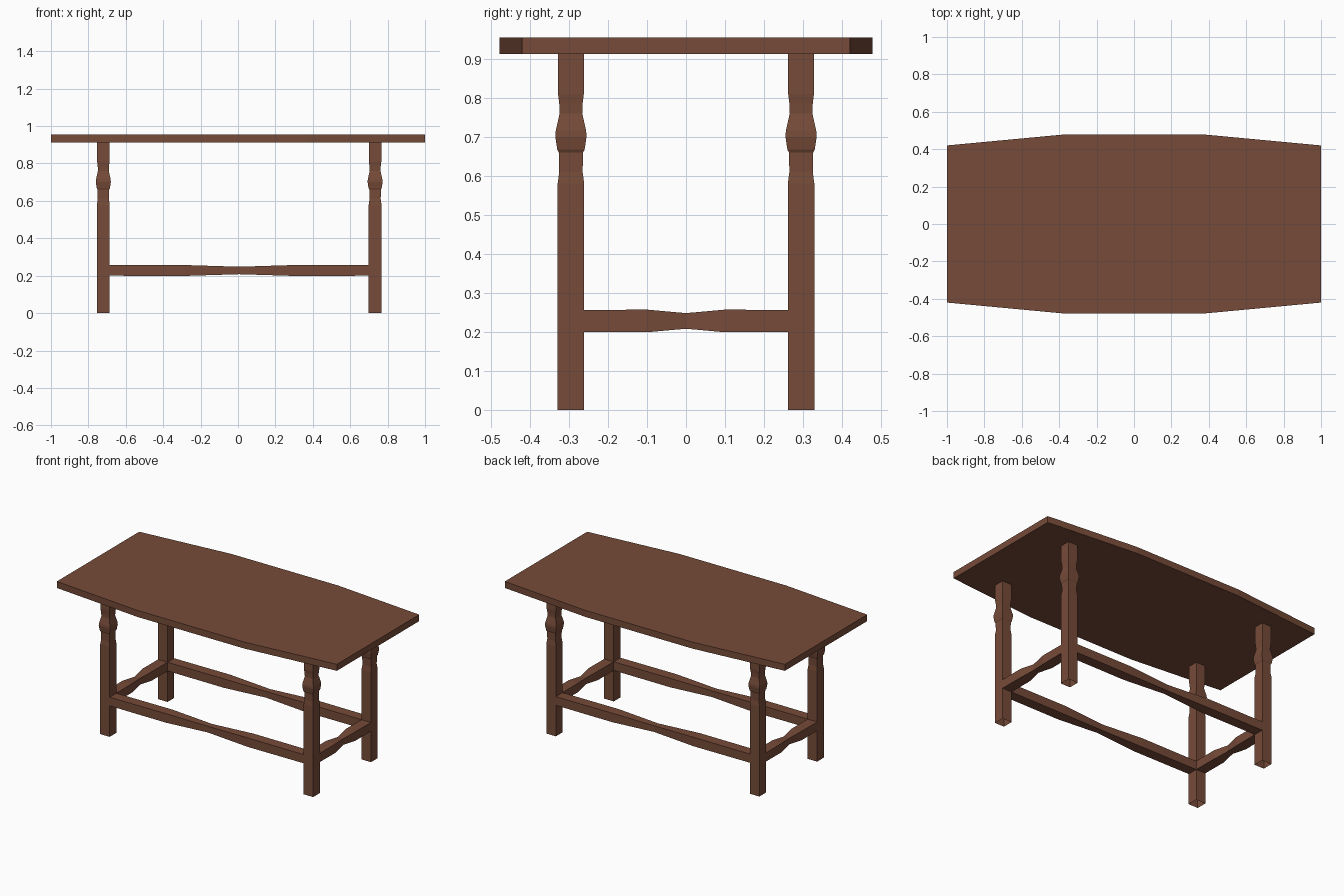
import bpy
from mathutils import Vector

if "Cube" in bpy.data.objects:
    bpy.data.objects.remove(bpy.data.objects["Cube"])

wood = bpy.data.materials.new("brown_wood")
wood.diffuse_color = (0.18, 0.07, 0.04, 1)
wood.use_nodes = True
wood.node_tree.nodes["Principled BSDF"].inputs["Base Color"].default_value = wood.diffuse_color


def make(name, verts, faces):
    mesh = bpy.data.meshes.new(name)
    mesh.from_pydata(verts, [], faces)
    mesh.materials.append(wood)
    obj = bpy.data.objects.new(name, mesh)
    bpy.context.collection.objects.link(obj)
    return obj


def square_loft(name, origin, axis, profile):
    """Open-ended square tube; profile = (position, half width, half height)."""
    w = Vector((0, 1, 0)) if axis.x else Vector((1, 0, 0))
    h = Vector((0, 1, 0)) if axis.z else Vector((0, 0, 1))
    if w.cross(h).dot(axis) < 0:
        w = -w
    verts = [origin + axis * t + w * (a * i) + h * (b * j)
             for t, a, b in profile
             for i, j in ((-1, -1), (1, -1), (1, 1), (-1, 1))]
    faces = [(4 * r + k, 4 * r + (k + 1) % 4, 4 * r + 4 + (k + 1) % 4, 4 * r + 4 + k)
             for r in range(len(profile) - 1) for k in range(4)]
    return make(name, verts, faces)


X, Y, Z = Vector((1, 0, 0)), Vector((0, 1, 0)), Vector((0, 0, 1))
LEG_X = {"left": -0.72, "right": 0.733}
LEG_Y = {"front": -0.295, "back": 0.295}
HALF = 0.034
RAIL_Z = 0.228

# Tabletop with tapered ends
outline = [(-1, -0.42), (-0.38, -0.478), (0.38, -0.478), (1, -0.42),
           (1, 0.42), (0.38, 0.478), (-0.38, 0.478), (-1, 0.42)]
n = len(outline)
make("tabletop",
     [(x, y, z) for z in (0.912, 0.954) for x, y in outline],
     [tuple(reversed(range(n))), tuple(range(n, 2 * n))]
     + [(i, (i + 1) % n, n + (i + 1) % n, n + i) for i in range(n)])

# Legs with a swollen section near the top
leg_profile = [(0, HALF), (0.58, HALF), (0.61, 0.030), (0.66, 0.031),
               (0.667, 0.035), (0.70, 0.040), (0.715, 0.039), (0.76, 0.029),
               (0.785, 0.030), (0.81, 0.033), (0.912, 0.033)]
for side, x in LEG_X.items():
    for end, y in LEG_Y.items():
        square_loft(f"{end}_{side}_leg", Vector((x, y, 0)), Z,
                    [(z, r, r) for z, r in leg_profile])


# Stretcher rails, pinched in the middle
def rail_profile(half_len, flat):
    return [(-half_len, HALF, 0.028), (-flat, HALF, 0.029), (0, 0.02, 0.02),
            (flat, HALF, 0.029), (half_len, HALF, 0.028)]


mid = (LEG_X["left"] + LEG_X["right"]) / 2
span = (LEG_X["right"] - LEG_X["left"]) / 2 - HALF
for end, y in LEG_Y.items():
    square_loft(f"{end}_rail", Vector((mid, y, RAIL_Z)), X, rail_profile(span, 0.29))
for side, x in LEG_X.items():
    square_loft(f"{side}_rail", Vector((x, 0, RAIL_Z)), Y, rail_profile(0.295 - HALF, 0.10))
